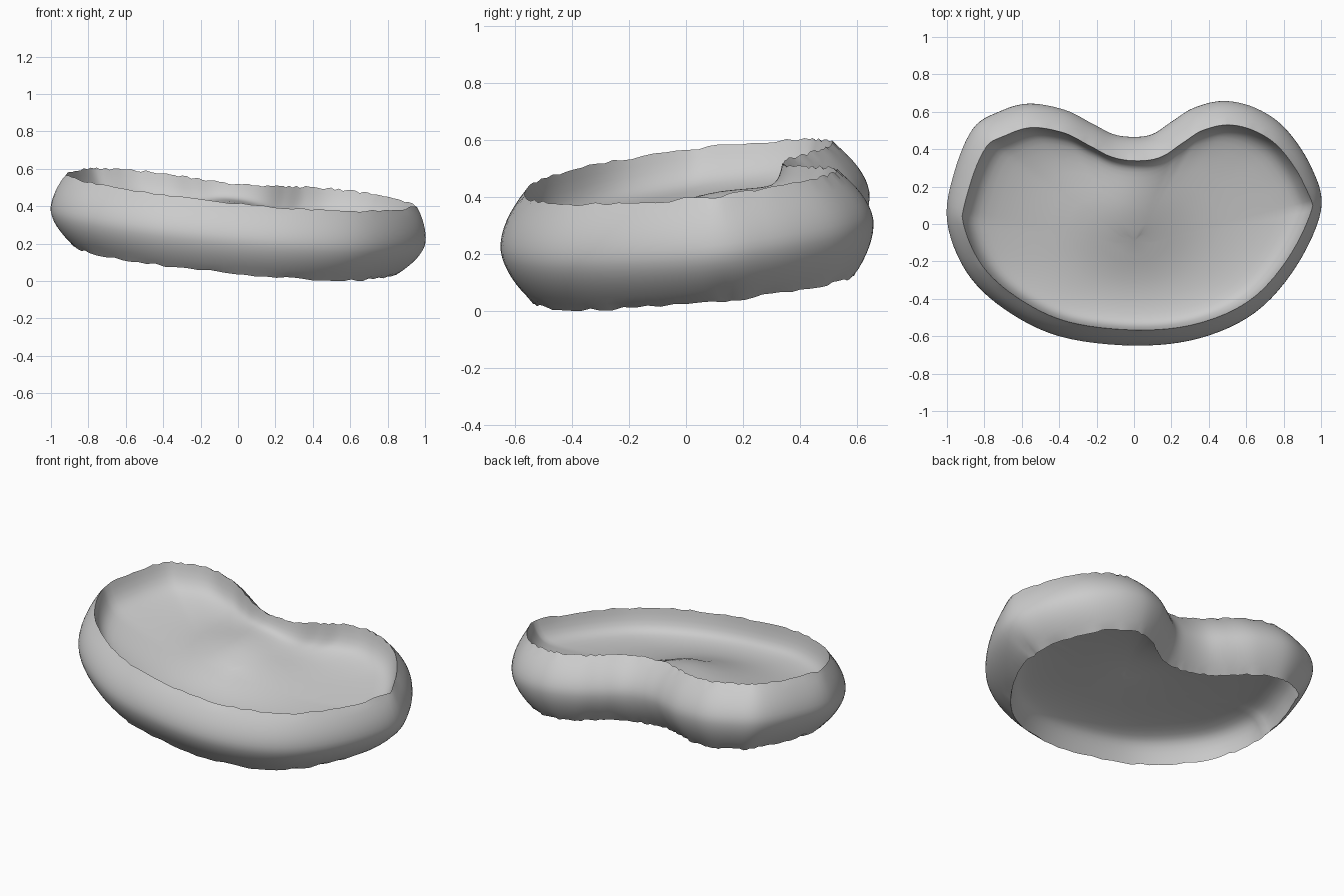
import bpy, bmesh, math, random
from mathutils import Vector

random.seed(4)
cube = bpy.data.objects.get("Cube")
if cube:
    bpy.data.objects.remove(cube)

# One plain grey for the whole shell
grey = bpy.data.materials.new("plain_grey")
grey.use_nodes = True
color = (0.6, 0.6, 0.6, 1)
grey.diffuse_color = color
grey.node_tree.nodes["Principled BSDF"].inputs["Base Color"].default_value = color

# Kidney outline at the widest level, counter-clockwise
OUTLINE = [(1, .08), (.95, .3), (.81, .51), (.65, .62), (.48, .657), (.32, .62),
           (.2, .545), (.1, .48), (0, .465), (-.11, .48), (-.22, .535), (-.37, .61),
           (-.56, .643), (-.72, .6), (-.86, .51), (-.96, .28), (-1, .02),
           (-.9, -.25), (-.7, -.45), (-.4, -.6), (0, -.65), (.35, -.61),
           (.65, -.47), (.87, -.22)]
STEPS = 6
HALF = .19
CENTRE = Vector((0, -.12))
HUMP = Vector((-.04, .12))


def smooth_loop(points, steps):
    """Closed Catmull-Rom curve through the points."""
    p = [Vector(q) for q in points]
    n, out = len(p), []
    for i in range(n):
        a, b, c, d = (p[(i + k) % n] for k in (-1, 0, 1, 2))
        for j in range(steps):
            t = j / steps
            out.append(b + (c - a) * t / 2 + (a - b * 2.5 + c * 2 - d / 2) * t ** 2
                       + (b * 3 - a - c * 3 + d) * t ** 3 / 2)
    return out


def place(point, height):
    """Lift a plan point onto the tilted body."""
    return Vector((point.x, point.y, .29 - .095 * point.x + .115 * point.y + height))


loop = smooth_loop(OUTLINE, STEPS)
count = len(loop)
normals = []
for i in range(count):
    along = (loop[(i + 1) % count] - loop[i - 1]).normalized()
    normals.append(Vector((along.y, -along.x)))


def wall_plan(t):
    """Plan of the bulging wall at level t, from -1 (bottom) to 1 (top)."""
    ring = []
    for p, n in zip(loop, normals):
        inset = .065 + .04 * abs(n.y) if t > 0 else .15 - .06 * abs(n.y)
        ring.append(p - n * inset * abs(t) ** 1.8 + Vector((.018, -.022)) * t)
    return ring


def build(name, rings, cap=False):
    """Skin a stack of equal rings, optionally closing the last one."""
    bm = bmesh.new()
    rows = [[bm.verts.new(v) for v in ring] for ring in rings]
    for low, high in zip(rows, rows[1:]):
        for i in range(count):
            j = (i + 1) % count
            bm.faces.new((low[i], low[j], high[j], high[i]))
    if cap:
        mid = bm.verts.new(sum((v.co for v in rows[-1]), Vector()) / count)
        for i in range(count):
            bm.faces.new((rows[-1][i], rows[-1][(i + 1) % count], mid))
    mesh = bpy.data.meshes.new(name)
    bm.to_mesh(mesh)
    bm.free()
    mesh.materials.append(grey)
    obj = bpy.data.objects.new(name, mesh)
    bpy.context.collection.objects.link(obj)
    for face in mesh.polygons:
        face.use_smooth = True
    return obj


# Slightly ragged rims, shared by the wall and the hollows
rims = {}
for side in (-1, 1):
    rims[side] = [place(p, side * HALF + random.uniform(-.006, .006))
                  for p in wall_plan(side)]

# Bulging outer wall
levels = [k / 8 for k in range(-7, 8)]
wall = [[place(p, HALF * t) for p in wall_plan(t)] for t in levels]
build("outer_wall", [rims[-1]] + wall + [rims[1]])

# Steep-sided hollows above and below the floor, humped near the notch
for side, name, rise in ((1, "top_hollow", .1), (-1, "bottom_hollow", .04)):
    plan = wall_plan(side)
    rings = [rims[side]]
    for s in (.99, .975, .955, .93, .9, .86, .8, .72, .62, .5, .4, .3, .2, .1):
        sunk = 1 - .6 * s ** 30 - .4 * s ** 4
        ring = []
        for p in plan:
            q = CENTRE + (p - CENTRE) * s
            away = q - HUMP
            hump = rise * math.exp(-away.x ** 2 / .08 - away.y ** 2 / .1)
            ring.append(place(q, side * (HALF - .182 * sunk) + hump * sunk))
        rings.append(ring)
    hollow = build(name, rings, cap=True)
    if side < 0:
        hollow.data.flip_normals()
